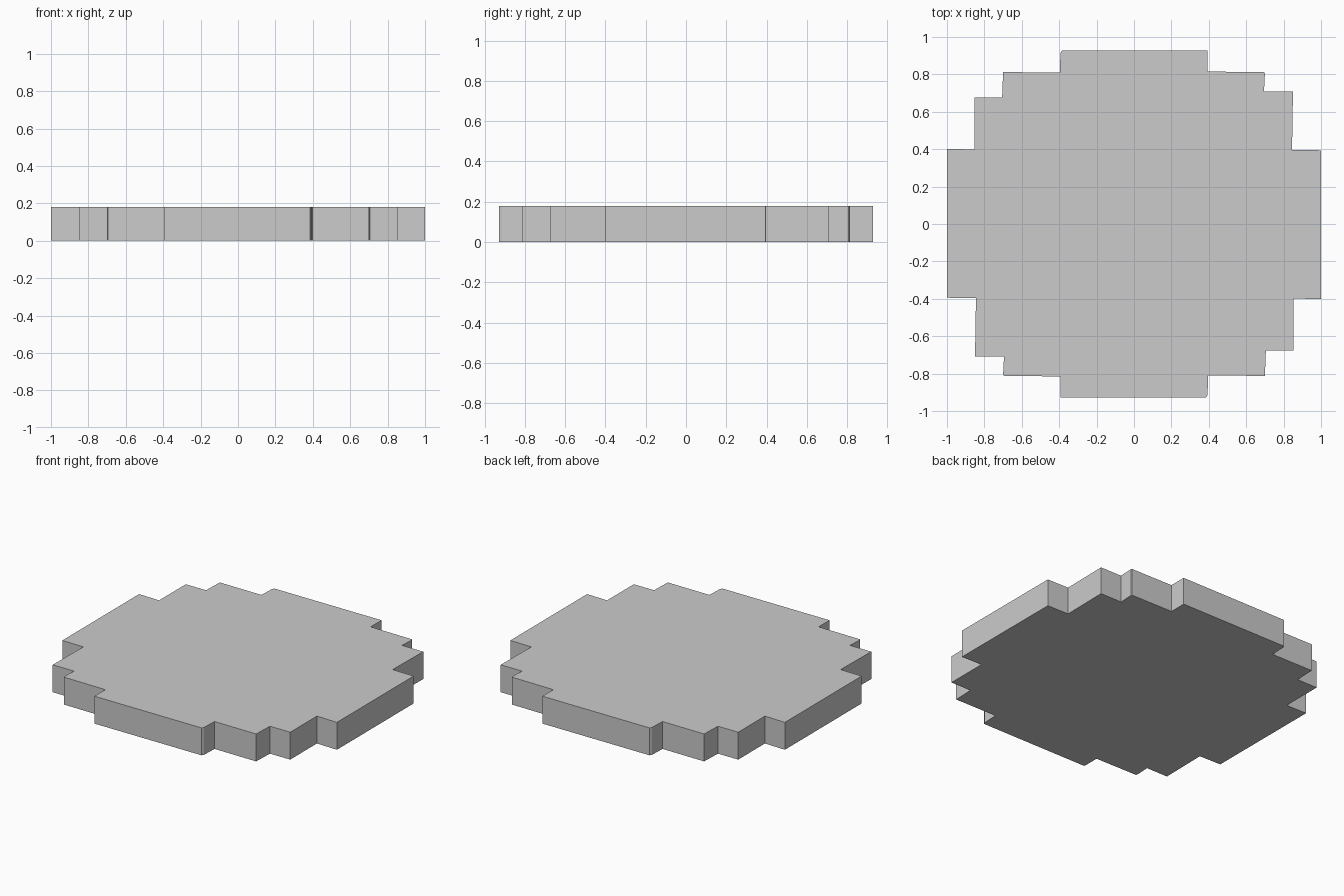
import bpy
import bmesh

if "Cube" in bpy.data.objects:
    bpy.data.objects.remove(bpy.data.objects["Cube"])

HEIGHT = 0.18

# Half of the stepped rim; the other half is this one turned by 180 degrees
half = [
    (-1.0, 0.402), (-0.852, 0.398), (-0.852, 0.675), (-0.705, 0.675),
    (-0.70, 0.812), (-0.397, 0.81), (-0.393, 0.915), (-0.385, 0.928),
    (0.393, 0.928), (0.393, 0.815), (0.695, 0.812), (0.70, 0.806),
    (0.695, 0.708), (0.85, 0.708), (0.845, 0.397), (1.0, 0.394),
]
outline = half + [(-x, -y) for x, y in half]

# Flat stepped disc, raised from the outline
bm = bmesh.new()
base = bm.faces.new([bm.verts.new((x, y, 0)) for x, y in outline])
raised = bmesh.ops.extrude_face_region(bm, geom=[base], use_keep_orig=True)
top_verts = [g for g in raised["geom"] if isinstance(g, bmesh.types.BMVert)]
bmesh.ops.translate(bm, verts=top_verts, vec=(0, 0, HEIGHT))
bmesh.ops.recalc_face_normals(bm, faces=bm.faces[:])

mesh = bpy.data.meshes.new("stepped_disc")
bm.to_mesh(mesh)
bm.free()
disc = bpy.data.objects.new("stepped_disc", mesh)
bpy.context.collection.objects.link(disc)
